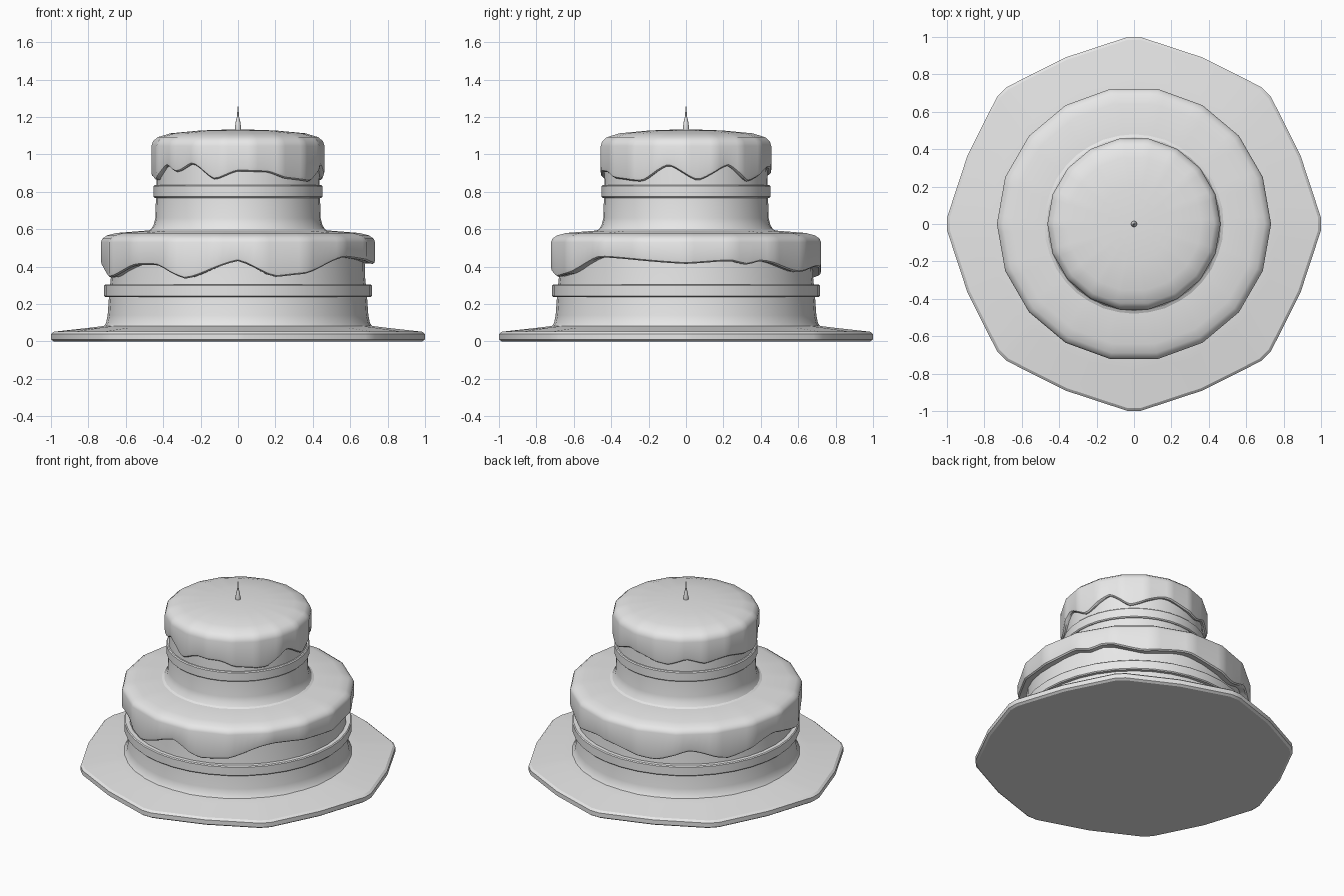
import bpy, bmesh
from math import sin, cos, pi, radians, degrees

if "Cube" in bpy.data.objects:
    bpy.data.objects.remove(bpy.data.objects["Cube"])

grey = bpy.data.materials.new("light grey")
grey.use_nodes = True
grey.diffuse_color = (0.8, 0.8, 0.8, 1)
grey.node_tree.nodes["Principled BSDF"].inputs["Base Color"].default_value = (0.8, 0.8, 0.8, 1)


def revolve(name, rings, angles, closed=False, sharp=32):
    """Lathe; each ring is a function of the angle giving (radius, height)."""
    bm = bmesh.new()
    loops = []
    for ring in rings:
        loop = []
        for a in angles:
            r, z = ring(a)
            loop.append(bm.verts.new((r * cos(a), r * sin(a), z)))
        loops.append(loop)
    pairs = list(zip(loops, loops[1:]))
    if closed:
        pairs.append((loops[-1], loops[0]))
    n = len(angles)
    for low, high in pairs:
        for i in range(n):
            j = (i + 1) % n
            bm.faces.new((low[i], low[j], high[j], high[i]))
    bmesh.ops.remove_doubles(bm, verts=bm.verts[:], dist=0.0001)
    bmesh.ops.recalc_face_normals(bm, faces=bm.faces[:])
    mesh = bpy.data.meshes.new(name)
    bm.to_mesh(mesh)
    bm.free()
    mesh.materials.append(grey)
    ob = bpy.data.objects.new(name, mesh)
    bpy.context.collection.objects.link(ob)
    bpy.ops.object.select_all(action='DESELECT')
    ob.select_set(True)
    bpy.context.view_layer.objects.active = ob
    bpy.ops.object.shade_smooth_by_angle(angle=radians(sharp))
    return ob


def even(n):
    return [2 * pi * i / n for i in range(n)]


def circle(r, z):
    return lambda a: (r, z)


def polygon(r, z, sides=18):
    step = 2 * pi / sides
    return lambda a: (r * cos(step / 2) / cos(a % step - step / 2), z)


def drip(keys):
    """Smooth periodic height from (degrees, height) keys."""
    keys = [(keys[-1][0] - 360, keys[-1][1])] + keys + [(keys[0][0] + 360, keys[0][1])]

    def height(a):
        d = (degrees(a) + 180) % 360 - 180
        for (a0, z0), (a1, z1) in zip(keys, keys[1:]):
            if a0 <= d <= a1:
                t = (d - a0) / (a1 - a0)
                return z0 + (z1 - z0) * (0.5 * t + 0.5 * t * t * (3 - 2 * t))
        return keys[0][1]
    return height


def drip_ring(r, height, lift):
    outline = polygon(r, 0)
    return lambda a: (outline(a)[0], height(a) + lift)


# Plate: eight blunted corners, with slightly bowed sides
plate_angles = [radians(45 * k + d) for k in range(8) for d in (-2, 2, 22.5)]


def plate_ring(r, z):
    return lambda a: (r * (1 if abs((degrees(a) + 10) % 45 - 10) < 5 else 0.963), z)


revolve("plate", [circle(0, 0), plate_ring(0.985, 0), plate_ring(1, 0.01),
                  plate_ring(1, 0.04), plate_ring(0.985, 0.052),
                  circle(0.78, 0.075), circle(0.7, 0.085), circle(0, 0.085)], plate_angles)


# Cake tiers with flared feet
def tier(name, profile):
    revolve(name, [circle(r, z) for r, z in profile], even(36))


tier("lower_cake", [(0, 0.075), (0.72, 0.078), (0.705, 0.1), (0.697, 0.14), (0.69, 0.24),
                    (0.68, 0.34), (0.675, 0.5), (0, 0.5)])
tier("upper_cake", [(0, 0.57), (0.49, 0.588), (0.465, 0.6), (0.45, 0.625), (0.442, 0.66),
                    (0.438, 0.8), (0.43, 1.05), (0, 1.05)])


# Ribbon bands
def band(name, inner, outer, low, high, b=0.006):
    profile = [(inner, low), (outer - b, low), (outer, low + b),
               (outer, high - b), (outer - b, high), (inner, high)]
    revolve(name, [circle(r, z) for r, z in profile], even(36), closed=True)


band("lower_band", 0.66, 0.716, 0.237, 0.305)
band("upper_band", 0.42, 0.451, 0.768, 0.836)


# Dripping frosting caps
def frosting(name, r, keys, cap, inner):
    h = drip(keys)
    rings = [drip_ring(inner, h, 0.03), drip_ring(inner, h, 0.004),
             drip_ring(r - 0.012, h, 0), drip_ring(r - 0.003, h, 0.007),
             drip_ring(r, h, 0.025)]
    rings += [polygon(cr, cz) for cr, cz in cap]
    revolve(name, rings, even(108), sharp=40)


frosting("lower_frosting", 0.733,
         [(-161, 0.34), (-137, 0.41), (-128, 0.41), (-113, 0.335), (-90, 0.43), (-74, 0.345),
          (-61, 0.36), (-39, 0.45), (0, 0.415), (19, 0.43), (27, 0.41), (34, 0.43), (56, 0.37),
          (76, 0.4), (109, 0.34), (127, 0.41), (147, 0.34), (175, 0.42)],
         [(0.733, 0.53), (0.725, 0.55), (0.7, 0.567), (0.65, 0.58), (0.46, 0.595), (0, 0.595)],
         0.66)
frosting("upper_frosting", 0.463,
         [(-165, 0.86), (-147, 0.94), (-136, 0.905), (-122, 0.95), (-106, 0.865), (-90, 0.91),
          (-70, 0.905), (-55, 0.87), (-32, 0.855), (-12, 0.94), (8, 0.86), (30, 0.94),
          (47, 0.855), (75, 0.93), (110, 0.88), (125, 0.92), (140, 0.89), (160, 0.91), (180, 0.88)],
         [(0.463, 1.045), (0.455, 1.07), (0.43, 1.092), (0.36, 1.113), (0.2, 1.128), (0, 1.135)],
         0.42)

# Pointed finial
revolve("finial", [circle(r, z) for r, z in
                   [(0, 1.12), (0.015, 1.125), (0.016, 1.15), (0.012, 1.175), (0.005, 1.205),
                    (0.003, 1.25), (0, 1.26)]], even(12), sharp=60)
